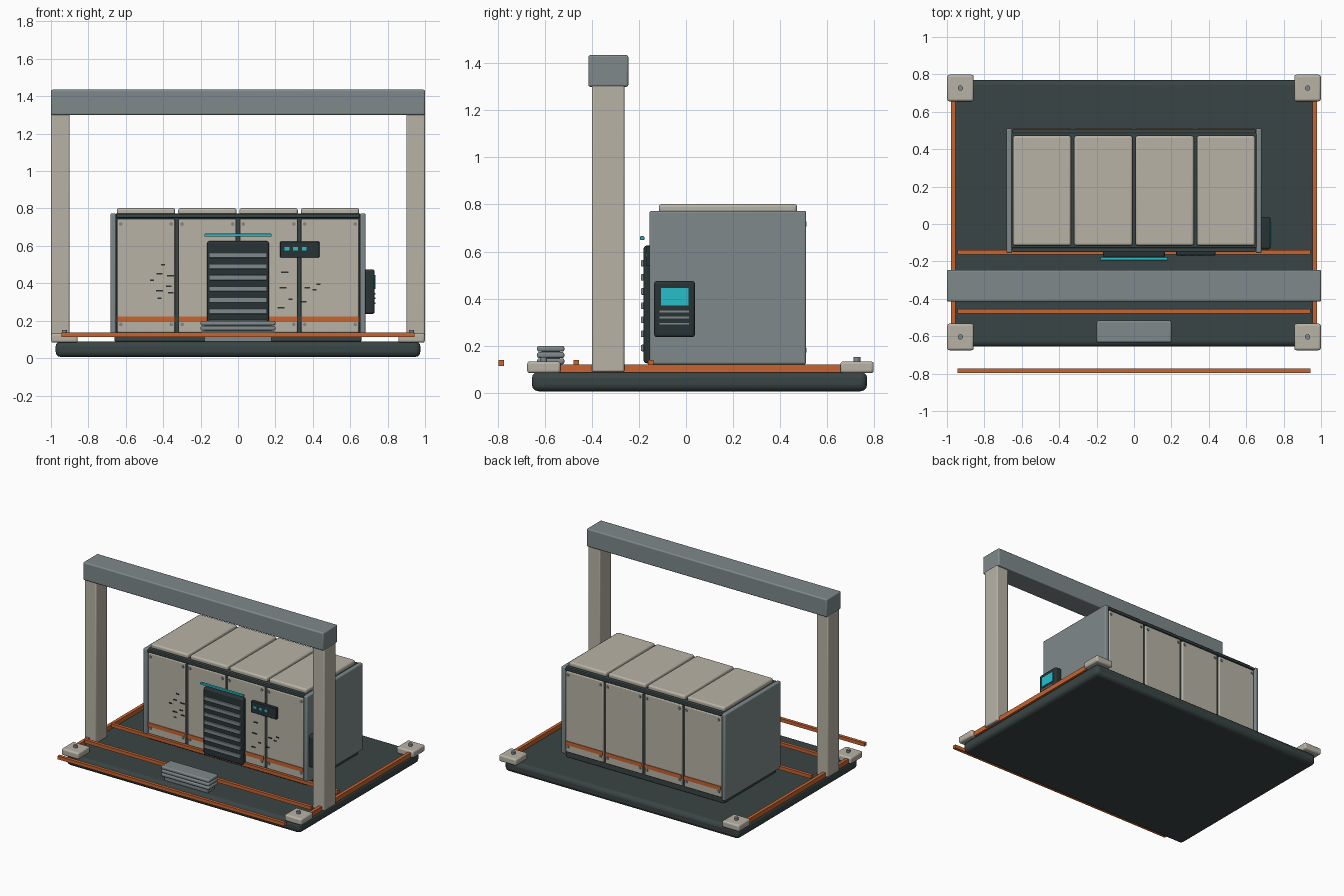
import bpy
import math

if "Cube" in bpy.data.objects:
    bpy.data.objects.remove(bpy.data.objects["Cube"], do_unlink=True)


def material(name, r, g, b):
    m = bpy.data.materials.new(name)
    m.use_nodes = True
    m.diffuse_color = (r, g, b, 1)
    m.node_tree.nodes["Principled BSDF"].inputs["Base Color"].default_value = (r, g, b, 1)
    return m


BEIGE = material("warm beige", 0.48, 0.45, 0.38)
GREY = material("steel grey", 0.21, 0.25, 0.26)
DARK = material("dark slate", 0.042, 0.058, 0.058)
BLACK = material("charcoal", 0.022, 0.033, 0.036)
ORANGE = material("safety orange", 0.58, 0.13, 0.03)
CYAN = material("cyan light", 0.02, 0.52, 0.6)


def finish(ob, name, mat, bevel=0):
    ob.name = name
    ob.data.materials.append(mat)
    if bevel:
        mod = ob.modifiers.new("rounded edges", "BEVEL")
        mod.width = bevel
        mod.segments = 3
        bpy.ops.object.shade_smooth_by_angle(angle=math.radians(35))
    return ob


def box(name, mat, x, y, z, bevel=0):
    """Box from (min, max) pairs on each axis."""
    spans = (x, y, z)
    bpy.ops.mesh.primitive_cube_add(size=1, location=[(a + b) / 2 for a, b in spans])
    ob = bpy.context.object
    ob.scale = [b - a for a, b in spans]
    bpy.ops.object.transform_apply(location=False, rotation=False, scale=True)
    return finish(ob, name, mat, bevel)


def bolt(name, mat, loc, radius, depth, along_y=False):
    bpy.ops.mesh.primitive_cylinder_add(
        vertices=12, radius=radius, depth=depth, location=loc,
        rotation=(math.pi / 2 if along_y else 0, 0, 0))
    return finish(bpy.context.object, name, mat)


def around(c, half):
    return (c - half, c + half)


# Base platform
box("base_platform", DARK, (-0.975, 0.975), (-0.655, 0.77), (0.006, 0.09), 0.028)

# Corner pads, side rails and gantry posts
for s, side in ((-1, "right"), (1, "left")):
    for y, end in ((-0.604, "front"), (0.727, "back")):
        box(f"{end}_{side}_pad", BEIGE, around(s * 0.928, 0.071), around(y, 0.071), (0.083, 0.133), 0.012)
        bolt(f"{end}_{side}_pad_bolt", GREY, (s * 0.928, y, 0.14), 0.014, 0.022)
    box(f"{side}_side_rail", ORANGE, around(s * 0.966, 0.012), (-0.6, 0.7), (0.085, 0.12))
    box(f"{side}_gantry_post", BEIGE, around(s * 0.95, 0.049), (-0.4, -0.262), (0.088, 1.31), 0.008)
box("gantry_beam", GREY, (-1, 1), (-0.415, -0.245), (1.3, 1.435), 0.009)

# Cross rails
for i, y in enumerate((-0.785, -0.467, -0.15)):
    box(f"cross_rail_{i}", ORANGE, (-0.943, 0.943), around(y, 0.012), (0.113, 0.138))

# Cabinet core and end plates
box("cabinet_core", DARK, (-0.66, 0.66), (-0.128, 0.488), (0.088, 0.772), 0.008)
for s, side in ((-1, "right"), (1, "left")):
    box(f"{side}_end_plate", GREY, around(s * 0.667, 0.016), (-0.155, 0.511), (0.12, 0.773), 0.009)
for y, end in ((-0.137, "front"), (0.495, "back")):
    box(f"{end}_top_trim", DARK, (-0.65, 0.65), around(y, 0.013), (0.75, 0.768), 0.005)

# Four bays: lid, front and back panels with stripes and bolts
for i in range(4):
    cx = (i - 1.5) * 0.328
    box(f"lid_{i}", BEIGE, around(cx, 0.156), (-0.115, 0.472), (0.765, 0.802), 0.012)
    for face, s, label in ((-0.145, -1, "front"), (0.506, 1, "back")):
        box(f"{label}_panel_{i}", BEIGE, around(cx, 0.154), around(face - s * 0.012, 0.012), (0.137, 0.745), 0.006)
        box(f"{label}_stripe_{i}", ORANGE, around(cx, 0.154), around(face + s * 0.001, 0.004), (0.193, 0.222))
        for dx in (-0.135, 0.135):
            for z in (0.18, 0.717):
                bolt(f"{label}_panel_bolt", GREY, (cx + dx, face + s * 0.001, z), 0.01, 0.009, True)

# Vent shutter with slats and light bar above it
box("shutter_frame", BLACK, (-0.165, 0.165), (-0.18, -0.14), (0.125, 0.625), 0.012)
for i in range(7):
    box(f"shutter_slat_{i}", GREY, (-0.153, 0.153), (-0.191, -0.175), around(0.19 + i * 0.06, 0.014), 0.004)
box("light_bar", CYAN, (-0.18, 0.18), (-0.195, -0.177), around(0.657, 0.008), 0.004)

# Small status panel with three lamps
box("status_panel", BLACK, (0.225, 0.435), (-0.168, -0.14), (0.538, 0.623), 0.004)
for i in range(3):
    box(f"status_lamp_{i}", CYAN, around(0.262 + i * 0.046, 0.013), (-0.172, -0.166), around(0.585, 0.009))

# Scuff marks on the front panels
scuffs = ((-0.40, 0.50), (-0.42, 0.45), (-0.36, 0.44), (-0.46, 0.415), (-0.37, 0.385),
          (-0.42, 0.36), (-0.42, 0.32), (-0.36, 0.35), (0.25, 0.46), (0.43, 0.395),
          (0.37, 0.375), (0.24, 0.375), (0.28, 0.315), (0.35, 0.30), (0.23, 0.27), (0.41, 0.365))
for i, (x, z) in enumerate(scuffs):
    box(f"scuff_{i}", BLACK, around(x, 0.011 + 0.004 * (i % 3)), (-0.149, -0.143), around(z, 0.004))

# Stacked step plates in front
for i in range(3):
    z = 0.133 + i * 0.027
    box(f"step_plate_{i}", GREY, (-0.2, 0.2), (-0.633, -0.517), around(z, 0.0125), 0.009)
box("step_base", GREY, (-0.18, 0.18), (-0.615, -0.535), (0.085, 0.18))

# Control box on the left end
box("control_box", BLACK, (0.675, 0.73), (-0.135, 0.038), (0.236, 0.475), 0.012)
box("control_screen", CYAN, (0.725, 0.736), (-0.107, 0.01), (0.37, 0.445))
for i in range(3):
    box(f"control_slot_{i}", GREY, (0.727, 0.735), (-0.113, 0.012), around(0.345 - i * 0.026, 0.004))
